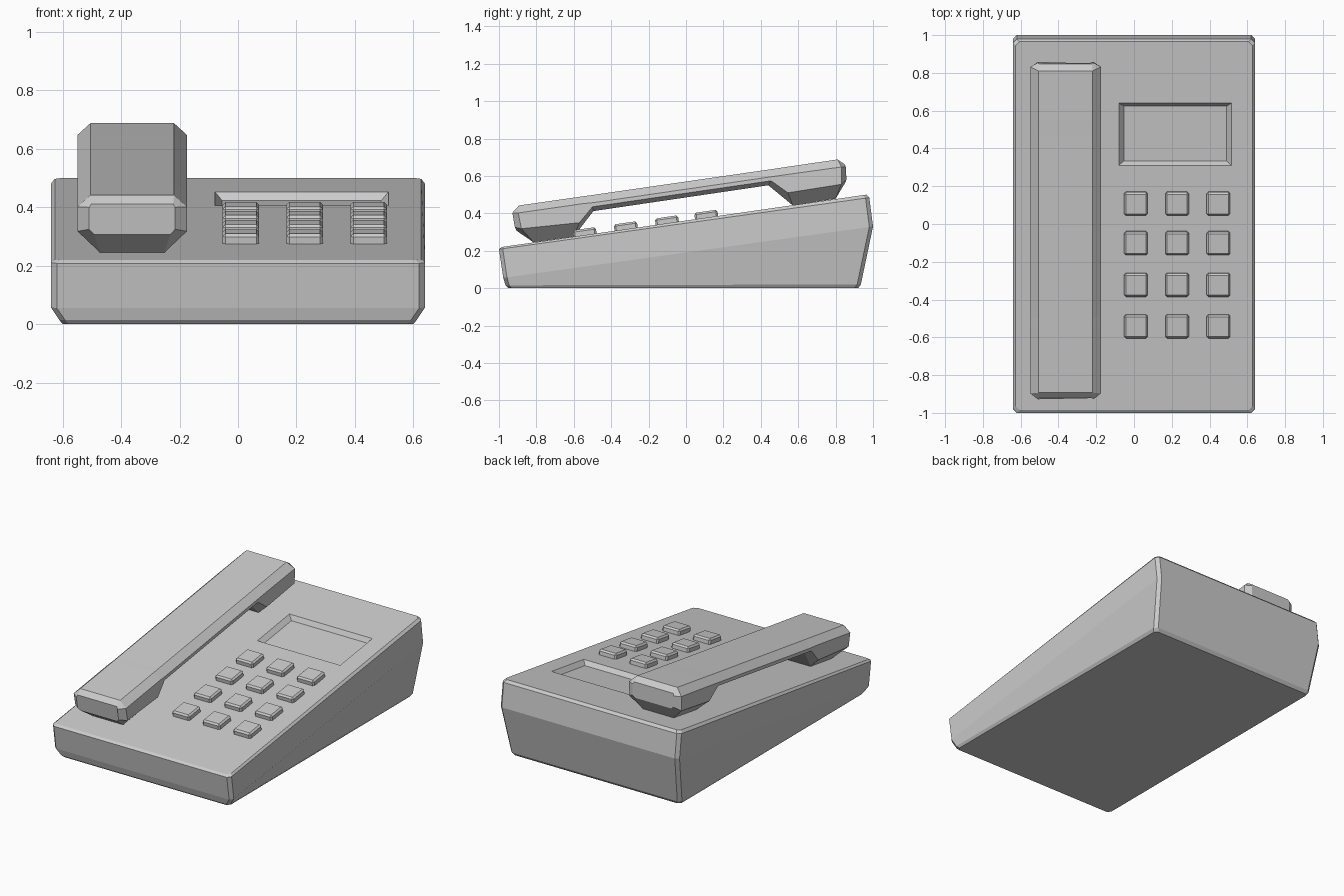
import bpy, bmesh, math
from mathutils import Matrix, Vector

if "Cube" in bpy.data.objects:
    bpy.data.objects.remove(bpy.data.objects["Cube"])

SLOPE = 0.1436
ANGLE = math.atan(SLOPE)


def top_z(y):
    return 0.22 + (y + 0.985) * SLOPE


def make_object(name, bm):
    bmesh.ops.recalc_face_normals(bm, faces=bm.faces)
    mesh = bpy.data.meshes.new(name)
    bm.to_mesh(mesh)
    bm.free()
    obj = bpy.data.objects.new(name, mesh)
    bpy.context.collection.objects.link(obj)
    return obj


def loft(name, rings):
    """Skin a list of equal-length point rings and cap both ends."""
    bm = bmesh.new()
    loops = [[bm.verts.new(p) for p in ring] for ring in rings]
    n = len(loops[0])
    for a, b in zip(loops, loops[1:]):
        for i in range(n):
            j = (i + 1) % n
            bm.faces.new((a[i], a[j], b[j], b[i]))
    bm.faces.new(loops[0][::-1])
    bm.faces.new(loops[-1])
    return make_object(name, bm)


def body_ring(hx, y0, z0, y1, z1, c=0.02):
    """Rectangle with cut corners, tilted from front (y0, z0) to back (y1, z1)."""
    outline = [(-hx + c, y0), (hx - c, y0), (hx, y0 + c), (hx, y1 - c),
               (hx - c, y1), (-hx + c, y1), (-hx, y1 - c), (-hx, y0 + c)]
    return [(x, y, z0 + (z1 - z0) * (y - y0) / (y1 - y0)) for x, y in outline]


# Wedge-shaped body
body = loft("body", [
    body_ring(0.60, -0.95, 0.0, 0.92, 0.0),
    body_ring(0.612, -0.965, 0.015, 0.935, 0.02),
    body_ring(0.64, -0.977, 0.055, 1.0, 0.33),
    body_ring(0.64, -1.0, 0.208, 0.98, 0.484),
    body_ring(0.627, -0.985, top_z(-0.985), 0.965, top_z(0.965)),
])


def on_top(x, y):
    """Frame lying on the sloped top of the body."""
    return Matrix.Translation((x, y, top_z(y))) @ Matrix.Rotation(ANGLE, 4, 'X')


# Recessed display: tapered cutter sunk into the top
def display_ring(hx, hy, w):
    frame = on_top(0.218, 0.475)
    return [frame @ Vector((x, y, w)) for x, y in
            ((-hx, -hy), (hx, -hy), (hx, hy), (-hx, hy))]


cutter = loft("display_cutter", [display_ring(0.272, 0.146, -0.028),
                                 display_ring(0.297, 0.166, 0.0),
                                 display_ring(0.297, 0.166, 0.1)])
cutter.hide_render = True
cutter.hide_viewport = True
cut = body.modifiers.new("display_recess", 'BOOLEAN')
cut.operation = 'DIFFERENCE'
cut.solver = 'EXACT'
cut.object = cutter

# Keypad: three columns by four rows
for row, y in enumerate((0.11, -0.10, -0.32, -0.54)):
    for col, x in enumerate((0.01, 0.228, 0.447)):
        bm = bmesh.new()
        bmesh.ops.create_cube(bm, size=1, matrix=Matrix.Diagonal((0.125, 0.125, 0.05, 1)))
        bmesh.ops.bevel(bm, geom=bm.edges[:], offset=0.01, segments=1, affect='EDGES')
        bm.transform(on_top(x, y) @ Matrix.Translation((0, 0, 0.009)))
        make_object(f"key_{row + 1}_{col + 1}", bm)


# Handset: eight-sided sections from front to back
def handset_ring(points, widths):
    """Four (y, z) levels from top to bottom with their half widths."""
    cx = -0.362
    right = [(cx + w, y, z) for (y, z), w in zip(points, widths)]
    left = [(cx - w, y, z) for (y, z), w in zip(points, widths)]
    return right + left[::-1]


CAP = (0.14, 0.147, 0.147, 0.13)
PAD = (0.143, 0.187, 0.187, 0.11)
GRIP = (0.143, 0.187, 0.187, 0.143)
loft("handset", [handset_ring(p, w) for p, w in (
    (((-0.922, 0.412), (-0.928, 0.40), (-0.915, 0.325), (-0.906, 0.307)), CAP),
    (((-0.893, 0.442), (-0.897, 0.402), (-0.88, 0.318), (-0.815, 0.245)), PAD),
    (((-0.55, 0.491), (-0.55, 0.452), (-0.57, 0.35), (-0.60, 0.276)), PAD),
    (((-0.50, 0.498), (-0.49, 0.458), (-0.50, 0.435), (-0.495, 0.412)), GRIP),
    (((0.47, 0.638), (0.467, 0.597), (0.455, 0.574), (0.44, 0.55)), GRIP),
    (((0.55, 0.65), (0.55, 0.609), (0.545, 0.51), (0.57, 0.443)), PAD),
    (((0.81, 0.688), (0.832, 0.648), (0.83, 0.555), (0.80, 0.478)), PAD),
    (((0.848, 0.663), (0.854, 0.65), (0.858, 0.58), (0.85, 0.562)), CAP),
)])
